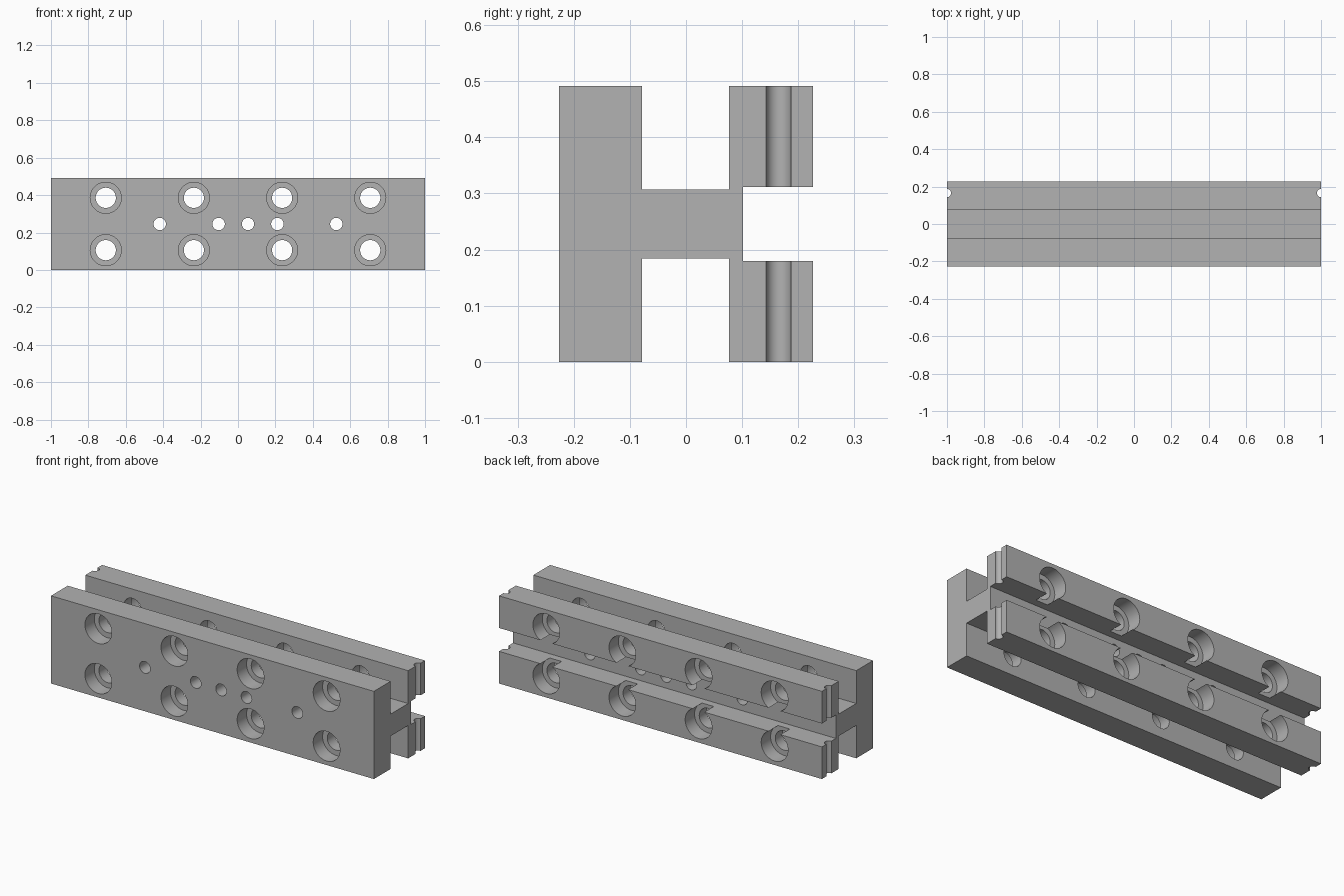
import bpy, bmesh, math
from mathutils import Matrix, Vector

if "Cube" in bpy.data.objects:
    bpy.data.objects.remove(bpy.data.objects["Cube"])

H = 0.491          # overall height
MID = H / 2
Y = 0.226          # half depth
SIDES = 48

steel = bpy.data.materials.new("plain grey")
steel.diffuse_color = (0.445, 0.445, 0.445, 1)
steel.use_nodes = True
steel.node_tree.nodes["Principled BSDF"].inputs["Base Color"].default_value = steel.diffuse_color


def make_object(name, bm):
    bmesh.ops.recalc_face_normals(bm, faces=bm.faces)
    mesh = bpy.data.meshes.new(name)
    bm.to_mesh(mesh)
    bm.free()
    mesh.materials.append(steel)
    obj = bpy.data.objects.new(name, mesh)
    bpy.context.collection.objects.link(obj)
    return obj


def add_lathe(bm, profile, matrix):
    """Closed stepped cylinder along local z from (radius, z) pairs."""
    rings = []
    for r, z in profile:
        rings.append([bm.verts.new(matrix @ Vector((
            r * math.cos(2 * math.pi * i / SIDES),
            r * math.sin(2 * math.pi * i / SIDES), z))) for i in range(SIDES)])
    for a, b in zip(rings, rings[1:]):
        for i in range(SIDES):
            j = (i + 1) % SIDES
            bm.faces.new((a[i], a[j], b[j], b[i]))
    bm.faces.new(rings[0][::-1])
    bm.faces.new(rings[-1])


# Rail body: H section with a slot along the back, extruded along x
half = [(-Y, 0), (-0.078, 0), (-0.078, 0.184), (0.077, 0.184),
        (0.077, 0), (Y, 0), (Y, 0.18), (0.102, 0.18)]
section = half + [(y, H - z) for y, z in reversed(half)]
bm = bmesh.new()
face = bm.faces.new([bm.verts.new((-1, y, z)) for y, z in section])
ext = bmesh.ops.extrude_face_region(bm, geom=[face])
bmesh.ops.translate(bm, vec=(2, 0, 0),
                    verts=[v for v in ext["geom"] if isinstance(v, bmesh.types.BMVert)])
rail = make_object("slotted_rail", bm)

# Cutters: counterbored bolt holes, small web holes, end grooves
cut = bmesh.new()
along_y = Matrix.Rotation(-math.pi / 2, 4, 'X')
BIG, SMALL, STEP = 0.083, 0.054, 0.143
bolt = [(BIG, -0.3), (BIG, -STEP), (SMALL, -STEP),
        (SMALL, STEP), (BIG, STEP), (BIG, 0.3)]
for x in (-0.707, -0.236, 0.236, 0.707):
    for s in (-1, 1):
        add_lathe(cut, bolt, Matrix.Translation((x, 0, MID + s * 0.14)) @ along_y)
for dx in (-0.472, -0.157, 0, 0.157, 0.472):
    add_lathe(cut, [(0.033, -0.3), (0.033, 0.3)],
              Matrix.Translation((0.0535 + dx, 0, MID)) @ along_y)
for x in (-1, 1):
    add_lathe(cut, [(0.022, -0.1), (0.022, 0.6)], Matrix.Translation((x, 0.165, 0)))
cutter = make_object("hole_cutter", cut)
cutter.hide_render = True

# Apply the cut and drop the cutter
mod = rail.modifiers.new("holes", 'BOOLEAN')
mod.operation = 'DIFFERENCE'
mod.solver = 'EXACT'
mod.object = cutter
bpy.context.view_layer.objects.active = rail
rail.select_set(True)
cutter.select_set(False)
bpy.ops.object.modifier_apply(modifier=mod.name)
bpy.data.objects.remove(cutter)
bpy.ops.object.shade_smooth_by_angle(angle=math.radians(30))
